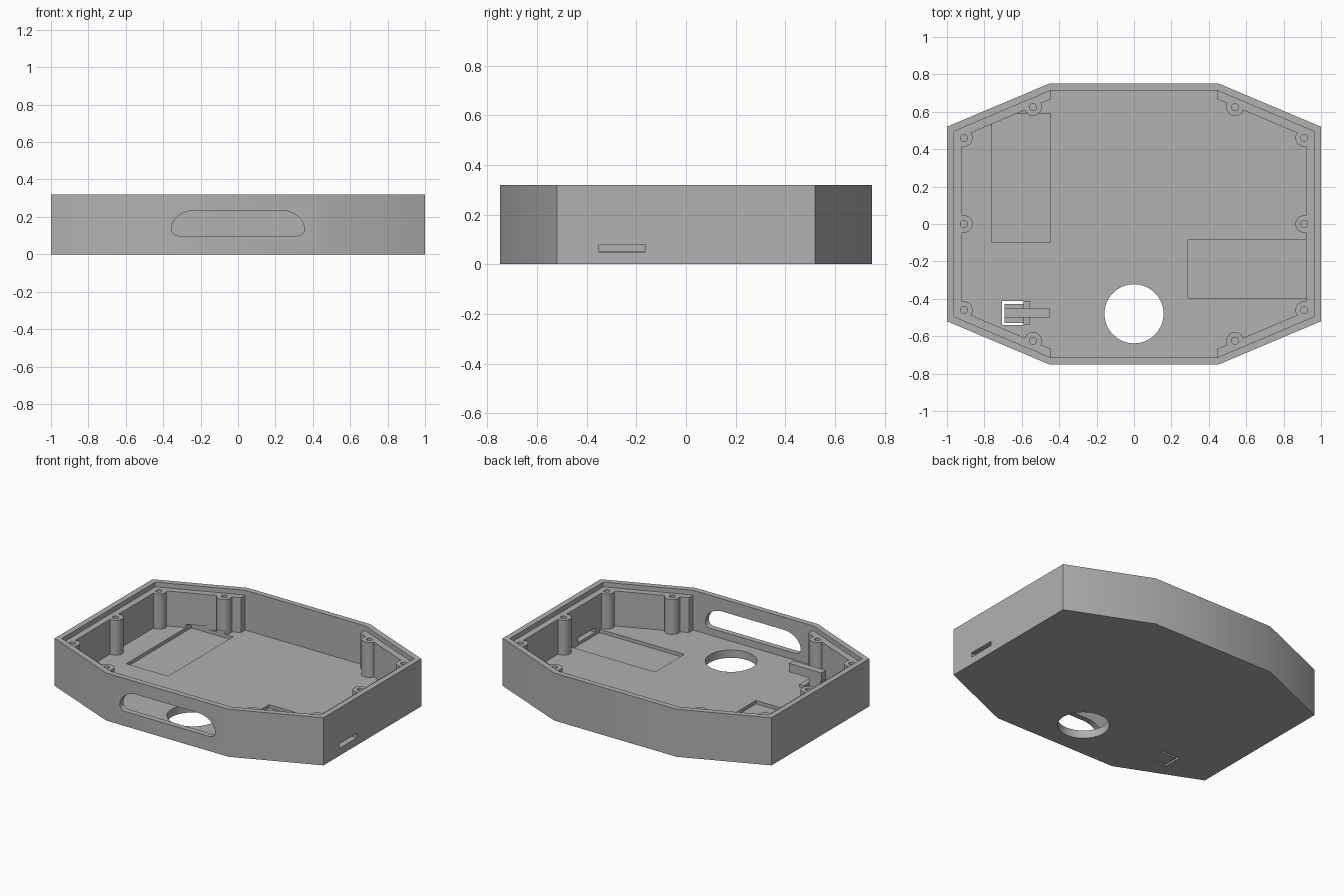
import bpy, bmesh
from math import cos, sin, pi, radians, hypot
from mathutils import Vector

cube = bpy.data.objects.get("Cube")
if cube:
    bpy.data.objects.remove(cube, do_unlink=True)

TOP, LEDGE, FLOOR = 0.32, 0.288, 0.053
PLASTIC = (0.44, 0.44, 0.44, 1)

mat = bpy.data.materials.new("grey_plastic")
mat.diffuse_color = PLASTIC
mat.use_nodes = True
mat.node_tree.nodes["Principled BSDF"].inputs["Base Color"].default_value = PLASTIC


def extrude(name, points, vec):
    """Solid from a planar outline swept along a vector."""
    bm = bmesh.new()
    face = bm.faces.new([bm.verts.new(p) for p in points])
    ret = bmesh.ops.extrude_face_region(bm, geom=[face])
    verts = [v for v in ret["geom"] if isinstance(v, bmesh.types.BMVert)]
    bmesh.ops.translate(bm, verts=verts, vec=Vector(vec))
    bmesh.ops.recalc_face_normals(bm, faces=bm.faces)
    mesh = bpy.data.meshes.new(name)
    bm.to_mesh(mesh)
    bm.free()
    mesh.materials.append(mat)
    obj = bpy.data.objects.new(name, mesh)
    bpy.context.collection.objects.link(obj)
    return obj


def prism(name, outline, z0, z1):
    return extrude(name, [(x, y, z0) for x, y in outline], (0, 0, z1 - z0))


def box(name, x0, x1, y0, y1, z0, z1):
    return prism(name, [(x0, y0), (x1, y0), (x1, y1), (x0, y1)], z0, z1)


def circle(x, y, r, n=32):
    return [(x + r * cos(2 * pi * i / n), y + r * sin(2 * pi * i / n)) for i in range(n)]


def octagon(inset):
    """Case outline, moved inwards by an even distance."""
    ax, ay, bx, by = 0.455, 0.75, 1.0, 0.52
    nx, ny = ay - by, bx - ax
    reach = nx * ax + ny * ay - inset * hypot(nx, ny)
    x, y = bx - inset, ay - inset
    cx, cy = (reach - ny * y) / nx, (reach - nx * x) / ny
    quarter = [(x, cy), (cx, y)]
    half = quarter + [(-px, py) for px, py in reversed(quarter)]
    return half + [(-px, -py) for px, py in half]


def combine(target, tool, operation):
    mod = target.modifiers.new(operation, "BOOLEAN")
    mod.object, mod.operation, mod.solver = tool, operation, "EXACT"
    bpy.context.view_layer.objects.active = target
    bpy.ops.object.modifier_apply(modifier=mod.name)
    bpy.data.objects.remove(tool, do_unlink=True)


def cut(tool):
    combine(case, tool, "DIFFERENCE")


# Case shell: lip recess, main cavity, thinner front and back walls
case = prism("case_shell", octagon(0), 0, TOP)
cut(prism("lip_cutter", octagon(0.0375), LEDGE, TOP + 0.1))
cut(prism("cavity_cutter", octagon(0.08), FLOOR, TOP + 0.1))
cut(box("bay_cutter", -0.445, 0.445, -0.7125, 0.7125, FLOOR, TOP + 0.1))

# Screw posts with blind holes
spots = [(sx * x, sy * y) for x, y in ((0.54, 0.625), (0.91, 0.46)) for sx in (1, -1) for sy in (1, -1)]
spots += [(0.91, 0), (-0.91, 0)]
for x, y in spots:
    combine(case, prism("post", circle(x, y, 0.047), FLOOR - 0.02, LEDGE), "UNION")
for x, y in spots:
    cut(prism("screw_cutter", circle(x, y, 0.019, 16), 0.12, TOP + 0.1))

# Floor pockets, the side connector slot and the round opening
cut(box("long_pocket_cutter", -0.76, -0.45, -0.10, 0.59, 0.03, 0.075))
cut(box("side_pocket_cutter", 0.29, 0.92, -0.395, -0.085, 0.03, 0.08))
cut(box("connector_cutter", 0.9, 1.1, -0.35, -0.165, 0.05, 0.08))
cut(prism("round_cutter", circle(0, -0.48, 0.158, 64), -0.1, 0.1))

# Front window with wide upper corners and tight lower corners
window = []
for sx, sz, rx, rz in ((1, 1, 0.13, 0.1), (-1, 1, 0.13, 0.1), (-1, -1, 0.04, 0.036), (1, -1, 0.04, 0.036)):
    steps = range(13) if sx * sz > 0 else range(12, -1, -1)
    for i in steps:
        a = pi / 2 * i / 12
        window.append((sx * (0.355 - rx + rx * cos(a)), -0.9, 0.135 + sz * (0.1 - rz + rz * sin(a))
                       if sz > 0 else 0.135 - rz * sin(a)))
cut(extrude("window_cutter", window, (0, 0.3, 0)))

# Flexible button: opening in the floor, tab, hinge rib and lever
cut(box("button_cutter", -0.705, -0.57, -0.54, -0.413, -0.1, 0.1))
parts = [
    box("button_tab", -0.692, -0.56, -0.528, -0.427, 0, 0.03),
    box("button_hinge_rib", -0.59, -0.555, -0.54, -0.413, 0.01, 0.07),
    box("button_stalk", -0.685, -0.60, -0.50, -0.452, 0.02, 0.115),
    box("button_lever", -0.692, -0.45, -0.50, -0.452, 0.11, 0.168),
]

# Smooth shading with sharp corners
bpy.ops.object.select_all(action="DESELECT")
for obj in [case] + parts:
    obj.select_set(True)
bpy.context.view_layer.objects.active = case
bpy.ops.object.shade_smooth_by_angle(angle=radians(30))
